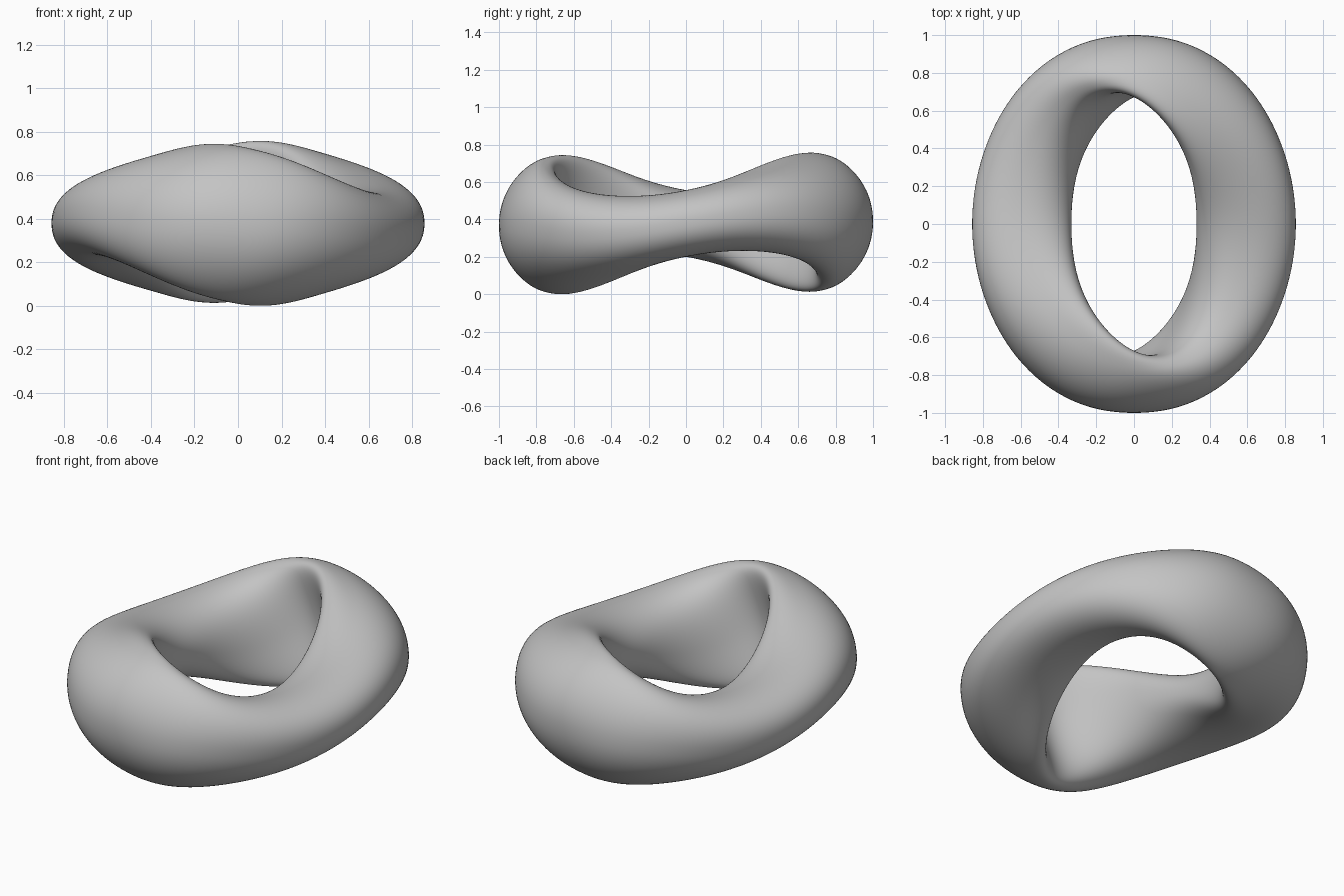
import bpy
import bmesh
from math import sin, cos, pi, hypot, copysign

cube = bpy.data.objects.get("Cube")
if cube:
    bpy.data.objects.remove(cube, do_unlink=True)

AROUND, SECTION = 160, 80
RADIUS = 0.855          # ring radius before the sideways squash
SQUASH = 0.695          # ring is narrower in x than in y
WIDE, THIN = 0.378, 0.145      # radial half sizes: at the sides, at the ends
TALL, FLAT = 0.355, 0.178      # vertical half sizes: at the ends, at the sides
BLUNT = 0.88            # below one makes the oval section fuller
SHOULDER = 0.035        # trims the outer rim between sides and ends
BEND = 0.82             # tall ends curl inward at top and bottom
TILT = 0.36             # slant of the section between sides and ends
TWIST = 0.32            # turn about the long axis per unit of length
PITCH = 0.01            # back sits slightly higher than the front


def fuller(value):
    return copysign(abs(value) ** BLUNT, value)


def ring_point(t, p):
    """Point on an oval section whose sizes change along the ring."""
    across, rise = fuller(cos(p)), fuller(sin(p))
    slant = TILT * sin(2 * t)
    out = hypot(WIDE * cos(t), THIN * sin(t)) * across
    out -= SHOULDER * sin(2 * t) ** 2 * (1 + across) / 2
    up = hypot(FLAT * cos(t), TALL * sin(t))
    up *= rise * cos(slant) - across * sin(slant)
    r = RADIUS + out - BEND * (up * sin(t)) ** 2
    x, y = SQUASH * r * cos(t), r * sin(t)
    turn = TWIST * y
    return (x * cos(turn) - up * sin(turn), y,
            up * cos(turn) + x * sin(turn) + PITCH * y)


# Twisted ring surface
bm = bmesh.new()
loops = [[bm.verts.new(ring_point(2 * pi * i / AROUND, 2 * pi * j / SECTION))
          for j in range(SECTION)] for i in range(AROUND)]
for i, loop in enumerate(loops):
    following = loops[(i + 1) % AROUND]
    for j in range(SECTION):
        k = (j + 1) % SECTION
        bm.faces.new((loop[j], following[j], following[k], loop[k]))
bmesh.ops.recalc_face_normals(bm, faces=bm.faces)

# Rest on the ground
lowest = min(v.co.z for v in bm.verts)
bmesh.ops.translate(bm, verts=bm.verts, vec=(0, 0, -lowest))

mesh = bpy.data.meshes.new("twisted_ring")
bm.to_mesh(mesh)
bm.free()
mesh.shade_smooth()
ring = bpy.data.objects.new("twisted_ring", mesh)
bpy.context.collection.objects.link(ring)

# Plain grey material
grey = bpy.data.materials.new("plain_grey")
grey.use_nodes = True
colour = (0.55, 0.55, 0.55, 1)
grey.diffuse_color = colour
shader = next(n for n in grey.node_tree.nodes if n.type == "BSDF_PRINCIPLED")
shader.inputs["Base Color"].default_value = colour
mesh.materials.append(grey)
